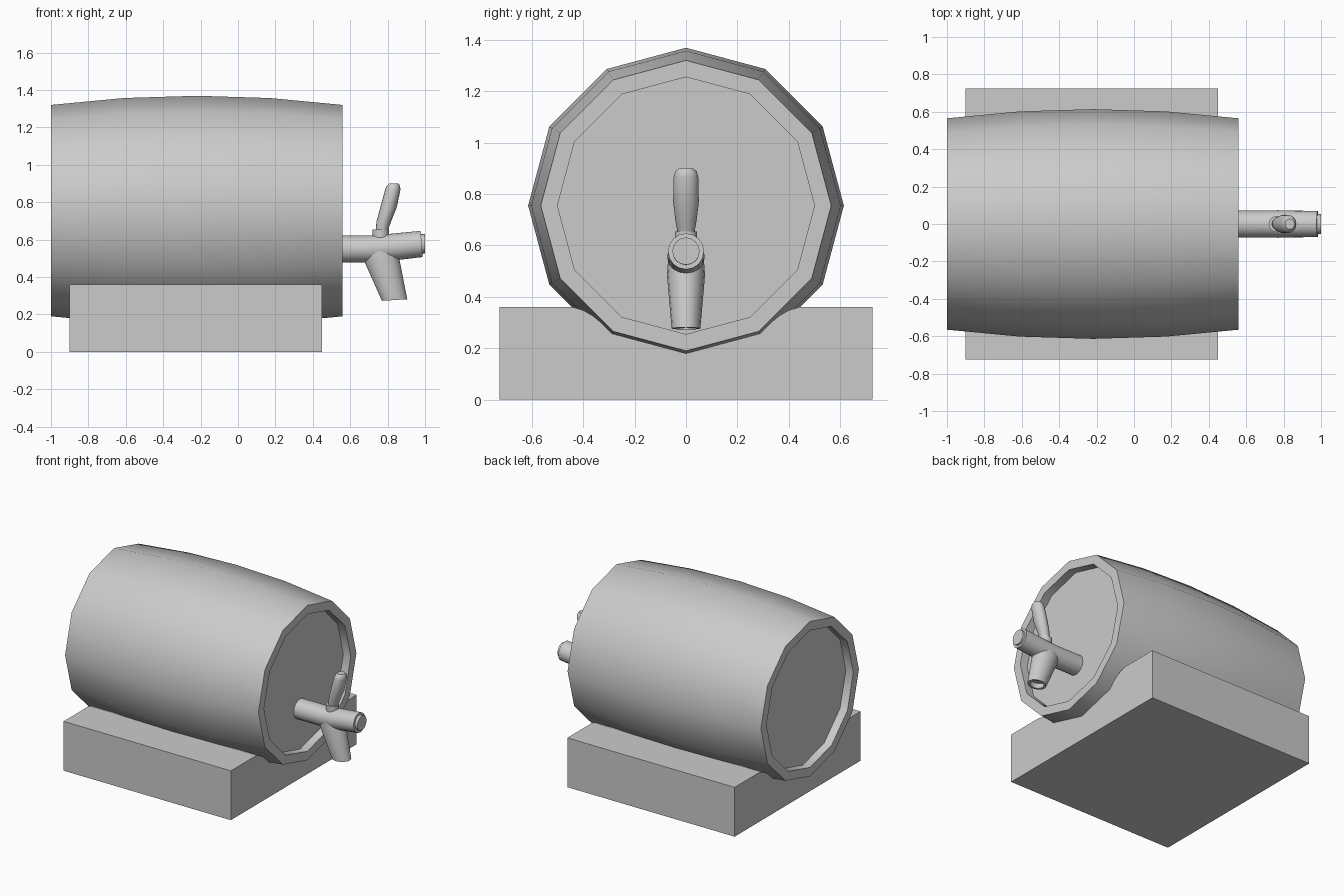
import bpy, bmesh, math
from mathutils import Vector

if "Cube" in bpy.data.objects:
    bpy.data.objects.remove(bpy.data.objects["Cube"], do_unlink=True)

grey = bpy.data.materials.new("plain grey")
grey.use_nodes = True
colour = (0.6, 0.6, 0.6, 1)
grey.diffuse_color = colour
grey.node_tree.nodes["Principled BSDF"].inputs["Base Color"].default_value = colour


def finish(name, bm, smooth=True):
    """Turn a bmesh into a named object with clean normals."""
    bmesh.ops.recalc_face_normals(bm, faces=bm.faces)
    mesh = bpy.data.meshes.new(name)
    bm.to_mesh(mesh)
    bm.free()
    mesh.materials.append(grey)
    obj = bpy.data.objects.new(name, mesh)
    bpy.context.collection.objects.link(obj)
    if smooth:
        bpy.ops.object.select_all(action='DESELECT')
        obj.select_set(True)
        bpy.context.view_layer.objects.active = obj
        bpy.ops.object.shade_smooth_by_angle(angle=math.radians(40))
    return obj


def loft(name, rings, sides):
    """Skin elliptical rings, each given as centre and two half axes, and cap both ends."""
    bm = bmesh.new()
    loops = []
    for centre, u, v in rings:
        c, u, v = Vector(centre), Vector(u), Vector(v)
        angles = [math.tau * i / sides for i in range(sides)]
        loops.append([bm.verts.new(c + u * math.cos(a) + v * math.sin(a)) for a in angles])
    for a, b in zip(loops, loops[1:]):
        for i in range(sides):
            j = (i + 1) % sides
            bm.faces.new((a[i], a[j], b[j], b[i]))
    bm.faces.new(loops[0])
    bm.faces.new(loops[-1])
    return finish(name, bm)


def along_x(x, z, r, lean=0.0):
    return (x, 0, z), (0, r, 0), (-lean * r, 0, r)


def along_z(x, z, rx, ry, lean=0.0):
    return (x, 0, z), (rx, 0, lean * rx), (0, ry, 0)


# Barrel: bulging staves, raised rims and recessed heads
half = [(0, 0.614), (0.39, 0.602), (0.78, 0.565), (0.78, 0.5), (0.72, 0.5)]
profile = [(-x, r) for x, r in reversed(half[1:])] + half
loft("barrel", [along_x(x - 0.22, 0.755, r) for x, r in profile], 12)

# Stand: block with a cradle groove, extruded along x
shoulder = [(0.725, 0), (0.725, 0.36), (0.44, 0.36), (0.4, 0.348), (0.36, 0.325), (0.29, 0.265)]
outline = shoulder + [(-y, z) for y, z in reversed(shoulder)]
bm = bmesh.new()
face = bm.faces.new([bm.verts.new((-0.9, y, z)) for y, z in outline])
grown = bmesh.ops.extrude_face_region(bm, geom=[face], use_keep_orig=True)["geom"]
moved = [g for g in grown if isinstance(g, bmesh.types.BMVert)]
bmesh.ops.translate(bm, verts=moved, vec=(1.35, 0, 0))
finish("stand", bm, smooth=False)

# Tap: pipe bending slightly upward, with an end plug
loft("tap_pipe", [along_x(0.48, 0.55, 0.072), along_x(0.7, 0.55, 0.072),
                  along_x(0.8, 0.557, 0.072, 0.08), along_x(0.982, 0.577, 0.07, 0.08)], 16)
loft("tap_plug", [along_x(0.96, 0.576, 0.053), along_x(1.0, 0.578, 0.053)], 16)

# Tapered spout with a hollow mouth
loft("tap_spout", [along_z(0.755, 0.54, 0.095, 0.07), along_z(0.77, 0.485, 0.095, 0.074),
                   along_z(0.837, 0.277, 0.068, 0.056, 0.06),
                   along_z(0.837, 0.277, 0.05, 0.042, 0.06),
                   along_z(0.825, 0.315, 0.048, 0.04, 0.06)], 16)

# Collar and lever handle
loft("tap_collar", [along_z(0.763, 0.6, 0.043, 0.043), along_z(0.763, 0.655, 0.043, 0.043)], 16)
loft("tap_handle", [along_z(0.767, 0.64, 0.031, 0.031), along_z(0.779, 0.695, 0.039, 0.041),
                    along_z(0.804, 0.77, 0.044, 0.05), along_z(0.827, 0.865, 0.041, 0.048),
                    along_z(0.831, 0.887, 0.036, 0.042), along_z(0.833, 0.9, 0.025, 0.028)], 16)
